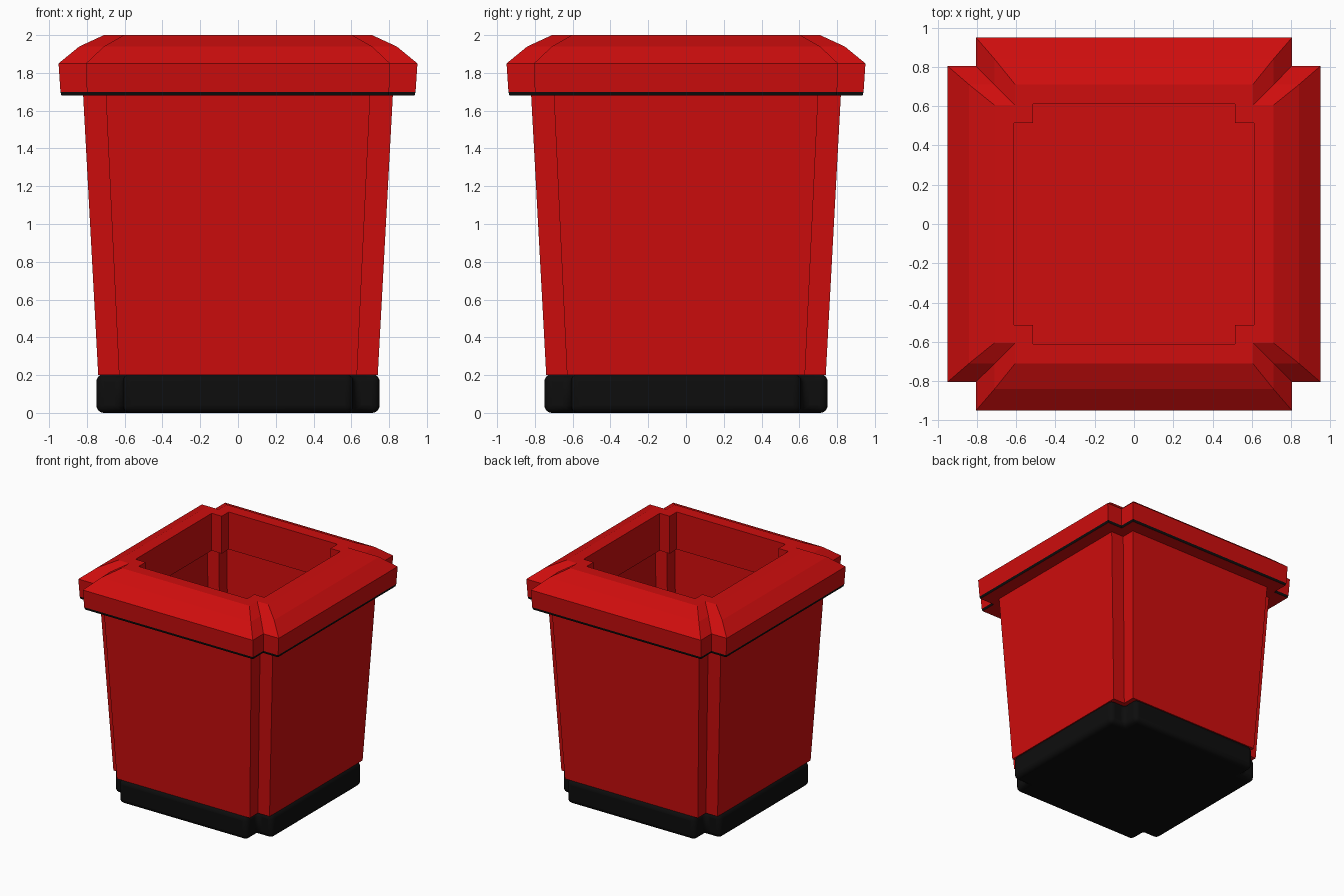
import bpy
import bmesh

if "Cube" in bpy.data.objects:
    bpy.data.objects.remove(bpy.data.objects["Cube"], do_unlink=True)


def make_material(name, colour, roughness):
    mat = bpy.data.materials.new(name)
    mat.use_nodes = True
    mat.diffuse_color = colour
    bsdf = mat.node_tree.nodes["Principled BSDF"]
    bsdf.inputs["Base Color"].default_value = colour
    bsdf.inputs["Roughness"].default_value = roughness
    return mat


RED = make_material("red", (0.62, 0.004, 0.004, 1), 0.5)
BLACK = make_material("black", (0.004, 0.004, 0.004, 1), 0.6)


def notched_square(arm, notch):
    """Square outline with a square notch cut from each corner."""
    points = []
    x, y = 1, 0
    for _ in range(4):
        for a, b in ((arm, -notch), (arm, notch), (notch, notch)):
            points.append((a * x - b * y, a * y + b * x))
        x, y = -y, x
    return points


def loft(name, sections, materials, closed=False, cap_start=False, cap_end=False):
    """Skin (arm, notch, z) sections into one object."""
    bm = bmesh.new()
    rings = [[bm.verts.new((x, y, z)) for x, y in notched_square(arm, notch)]
             for arm, notch, z in sections]
    pairs = list(zip(rings, rings[1:]))
    if closed:
        pairs.append((rings[-1], rings[0]))
    for low, high in pairs:
        for i in range(len(low)):
            j = (i + 1) % len(low)
            bm.faces.new((low[i], low[j], high[j], high[i]))
    if cap_start:
        bm.faces.new(rings[0])
    if cap_end:
        bm.faces.new(rings[-1])
    bmesh.ops.recalc_face_normals(bm, faces=bm.faces)
    mesh = bpy.data.meshes.new(name)
    bm.to_mesh(mesh)
    bm.free()
    for mat in materials:
        mesh.materials.append(mat)
    obj = bpy.data.objects.new(name, mesh)
    bpy.context.collection.objects.link(obj)
    return obj


# Rounded plinth
base = loft("base", [(0.75, 0.61, 0), (0.75, 0.61, 0.205)], [BLACK],
            cap_start=True, cap_end=True)
bevel = base.modifiers.new("rounded_edges", 'BEVEL')
bevel.width = 0.04
bevel.segments = 4
bpy.ops.object.select_all(action='DESELECT')
base.select_set(True)
bpy.context.view_layer.objects.active = base
bpy.ops.object.shade_smooth_by_angle()

# Tapered hollow body: outer wall up, inner wall down to the floor
loft("body", [(0.74, 0.63, 0.2), (0.82, 0.7, 1.685),
              (0.72, 0.61, 1.685), (0.64, 0.54, 0.28)], [RED],
     cap_start=True, cap_end=True)

# Overhanging rim with a sloped top and a straight opening
rim = loft("rim", [(0.935, 0.795, 1.68), (0.94, 0.8, 1.7), (0.95, 0.805, 1.85),
                   (0.84, 0.71, 1.94), (0.71, 0.605, 2.0),
                   (0.61, 0.515, 2.0), (0.61, 0.515, 1.68)],
           [RED, BLACK], closed=True)

# Black trim line round the lower edge of the rim
for face in rim.data.polygons:
    if face.center.z < 1.7 and abs(face.normal.z) < 0.5:
        face.material_index = 1
